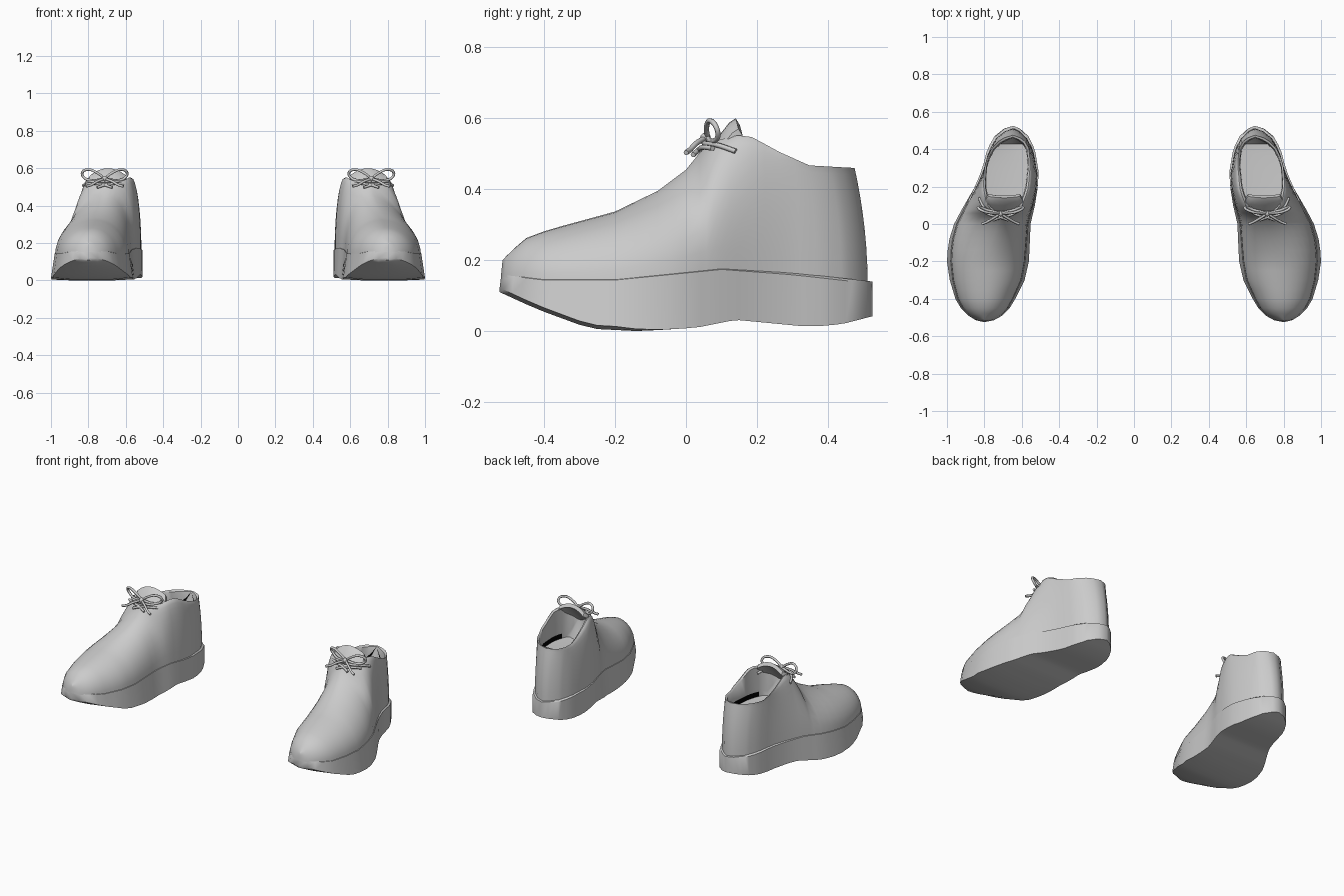
import bpy, bmesh, math

if "Cube" in bpy.data.objects:
    bpy.data.objects.remove(bpy.data.objects["Cube"])


def material(name, v):
    m = bpy.data.materials.new(name)
    m.diffuse_color = (v, v, v, 1)
    m.use_nodes = True
    m.node_tree.nodes["Principled BSDF"].inputs["Base Color"].default_value = m.diffuse_color
    return m


GREY = material("grey leather", 0.6)
DARK = material("black gap", 0.0)


def lerp(table, y):
    for (a, va), (b, vb) in zip(table, table[1:]):
        if y <= b:
            return va + (vb - va) * max(0, (y - a) / (b - a))
    return table[-1][1]


# plan outline, profiles and collar of one shoe, as functions of y
OUTER = [(-.525, .80), (-.515, .845), (-.49, .885), (-.45, .925), (-.4, .955), (-.3, .985), (-.2, 1.0), (-.1, .993),
         (0, .962), (.07, .925), (.2, .85), (.3, .81), (.4, .785), (.47, .745), (.51, .695), (.525, .645)]
INNER = [(-.525, .80), (-.515, .75), (-.49, .705), (-.45, .665), (-.4, .635), (-.3, .585), (-.2, .562), (-.1, .557),
         (0, .553), (.1, .53), (.2, .514), (.28, .51), (.4, .53), (.47, .565), (.51, .61), (.525, .645)]
BOTTOM = [(-.525, .11), (-.42, .062), (-.27, .007), (-.13, 0), (.03, .01), (.14, .032), (.35, .012), (.44, .02), (.525, .042)]
SOLE_TOP = [(-.525, .165), (-.4, .15), (-.2, .15), (.1, .18), (.3, .165), (.525, .14)]
TOP = [(-.525, .2), (-.5, .23), (-.47, .255), (-.39, .285), (-.2, .337), (-.08, .395), (0, .455), (.05, .515),
       (.1, .54), (.15, .552), (.19, .547), (.28, .505), (.38, .467), (.525, .46)]
CENTRE = [(-.525, .80), (-.2, .76), (0, .71), (.1, .69), (.3, .68), (.4, .67), (.525, .648)]
COLLAR = [(.04, 0), (.06, .05), (.1, .09), (.15, .108), (.2, .12), (.34, .122), (.4, .112), (.45, .098), (.49, .072),
          (.51, .045), (.525, 0)]
# how far the sole wall leans in, and how far the upper is set back from it
LEAN = [(-.525, 0), (-.45, .01), (-.2, .02), (.05, .012), (.2, 0), (.525, 0)]
STEP = [(-.525, 0), (-.45, .002), (.1, .003), (.3, .007), (.5, .007), (.525, 0)]
BEVEL = [(-.525, .012), (-.2, .01), (-.06, 0), (.525, 0)]
STATIONS = [-.525, -.515, -.49, -.45, -.4, -.35, -.3, -.25, -.2, -.14, -.08, -.04, 0, .04, .06, .08, .1, .125, .15,
            .19, .23, .28, .33, .38, .42, .45, .47, .49, .51, .525]


def mirror(ob):
    ob.modifiers.new("mirror", 'MIRROR')
    return ob


def loft(name, rows, closed, dark=lambda i, j: False, angle=40):
    """Skin a grid of rows, then mirror it into the pair."""
    bm = bmesh.new()
    grid = [[bm.verts.new(p) for p in r] for r in rows]
    n = len(rows[0])
    for i in range(len(rows) - 1):
        for j in range(n if closed else n - 1):
            k = (j + 1) % n
            f = bm.faces.new((grid[i][j], grid[i][k], grid[i + 1][k], grid[i + 1][j]))
            f.material_index = int(dark(i, j))
    bmesh.ops.remove_doubles(bm, verts=bm.verts, dist=.0005)
    if closed:
        bmesh.ops.holes_fill(bm, edges=[e for e in bm.edges if e.is_boundary])
        bmesh.ops.recalc_face_normals(bm, faces=bm.faces)
    me = bpy.data.meshes.new(name)
    bm.to_mesh(me)
    bm.free()
    me.materials.append(GREY)
    me.materials.append(DARK)
    ob = bpy.data.objects.new(name, me)
    bpy.context.collection.objects.link(ob)
    bpy.ops.object.select_all(action='DESELECT')
    ob.select_set(True)
    bpy.context.view_layer.objects.active = ob
    bpy.ops.object.shade_smooth_by_angle(angle=math.radians(angle))
    return mirror(ob)


def toe_back(y, z):
    """Rake of the toe and heel ends above the sole edge."""
    return y + (.10 * max(0, z - .12) if y < -.45 else 0)


# sole: outline with a slightly rounded bottom and a wall leaning in to the welt line
sole = []
for y in STATIONS:
    o, i, b, t, ln, bv = (lerp(c, y) for c in (OUTER, INNER, BOTTOM, SOLE_TOP, LEAN, BEVEL))
    w = o - i
    sole.append([(o - w * .25, y, b), (o, y, b + bv), (o - ln, toe_back(y, t), t - .006),
                 (o - ln - w * .04, toe_back(y, t), t), (i + ln + w * .04, toe_back(y, t), t),
                 (i + ln, toe_back(y, t), t - .006), (i, y, b + bv), (i + w * .25, y, b)])
loft("sole", sole, True)

# upper: each section runs up the outer wall, through the opening and down the inner wall
ARC = 10
upper = []
for y in STATIONS:
    c, hw, zt, zs = lerp(CENTRE, y), lerp(COLLAR, y), lerp(TOP, y), lerp(SOLE_TOP, y) - .012
    lean = .037 * min(1, max(0, (y - .2) / .3))
    flat = 1 + .5 * max(0, 1 - abs(y - .02) / .22)

    def wall(edge, top, p):
        pts = []
        for k in range(ARC):
            a = math.pi / 2 * k / (ARC - 1)
            s = math.sin(a)
            x = top + (edge - top) * max(0, math.cos(a)) ** p
            z = zs + (zt - zs) * s
            pts.append((x, toe_back(y, z) - (.013 if y > .5 else .026 * max(0, y)) - lean * s ** 2, z))
        return pts

    m = lerp(STEP, y) + lerp(LEAN, y)
    out = wall(lerp(OUTER, y) - m, c + hw, flat)
    inn = wall(lerp(INNER, y) + m, c - hw, 1)
    yt = out[-1][1]
    deep = min(1, hw / .07)
    floor = zt + (.36 - zt) * deep
    w1, w2 = max(0, hw - .01), max(0, hw - .014)
    y1, y2 = .28 + (yt - .28) * .95, .28 + (yt - .28) * .92
    if hw == 0 and y < .1:
        y1 = y2 = yt
    z1, z2 = zt - .008 * deep, floor + .03 * deep
    hole = [(c + w1, y1, z1), (c + w2, y2, z2), (c + w2, y2, floor), (c, y2, floor - .012 * deep),
            (c - w2, y2, floor), (c - w2, y2, z2), (c - w1, y1, z1)]
    upper.append(out + hole + inn[::-1])
loft("upper", upper, False, lambda i, j: STATIONS[i] > .11 and j in (ARC + 1, ARC + 4), 50)

# tongue: arched plate rising out of the throat
tongue = []
for y, z, w in [(.02, .455, .06), (.06, .515, .09), (.1, .56, .1), (.122, .588, .098), (.14, .6, .085)]:
    across = [k / 4 for k in range(-4, 5)]
    face = [(.695 + w * u, y + .008 * u * u, z - .03 * u * u) for u in across]
    back = [(x, v + .012, h - .02) for x, v, h in reversed(face)]
    tongue.append(face + back)
loft("tongue", tongue, True)


def cord(name, paths):
    cu = bpy.data.curves.new(name, 'CURVE')
    cu.dimensions = '3D'
    cu.bevel_depth = .0075
    cu.bevel_resolution = 1
    cu.resolution_u = 5
    cu.use_fill_caps = True
    for pts in paths:
        for side in (-1, 1):
            sp = cu.splines.new('BEZIER')
            sp.bezier_points.add(len(pts) - 1)
            for b, (x, y, z) in zip(sp.bezier_points, pts):
                b.co = (.713 + side * x, y, z)
                b.handle_left_type = b.handle_right_type = 'AUTO'
    cu.materials.append(GREY)
    ob = bpy.data.objects.new(name, cu)
    bpy.context.collection.objects.link(ob)
    mirror(ob)


# laces: bow loops, loose ends, and the straps over the throat
cord("lace_bow", [[(0, .06, .545), (.04, .058, .575), (.09, .068, .593), (.12, .085, .575), (.11, .09, .55), (.07, .075, .535), (0, .06, .545)],
                  [(0, .055, .545), (.04, .03, .53), (.075, .01, .51), (.1, 0, .503)]])
cord("lace_straps", [[(0, .05, .53), (.05, .06, .528), (.09, .09, .524), (.115, .14, .507)],
                     [(-.04, .02, .497), (0, .035, .51), (.06, .05, .518), (.1, .075, .515)]])
# knot at the middle of the bow
for s in (-1, 1):
    bpy.ops.mesh.primitive_uv_sphere_add(segments=10, ring_count=6, radius=.015, location=(s * .713, .055, .545))
    bpy.context.object.name = "lace_knot"
    bpy.context.object.data.materials.append(GREY)
    bpy.ops.object.shade_smooth()
